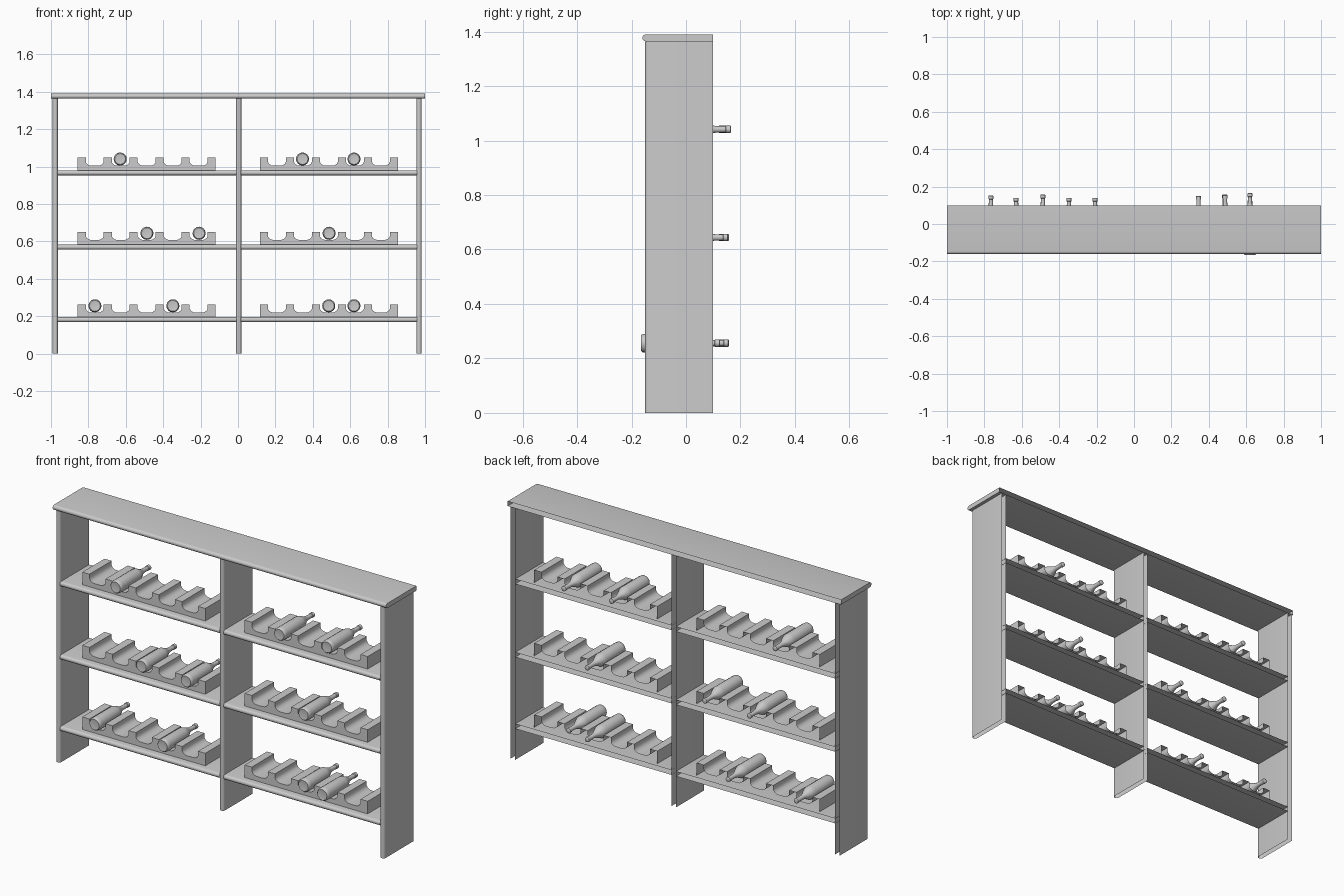
import bpy, bmesh, math
from mathutils import Vector

if "Cube" in bpy.data.objects:
    bpy.data.objects.remove(bpy.data.objects["Cube"])

grey = bpy.data.materials.new("light grey")
grey.diffuse_color = (0.6, 0.6, 0.6, 1)
grey.use_nodes = True
grey.node_tree.nodes["Principled BSDF"].inputs["Base Color"].default_value = grey.diffuse_color


def finish(name, bm, angle=40):
    bmesh.ops.recalc_face_normals(bm, faces=bm.faces)
    mesh = bpy.data.meshes.new(name)
    bm.to_mesh(mesh)
    bm.free()
    mesh.materials.append(grey)
    ob = bpy.data.objects.new(name, mesh)
    bpy.context.collection.objects.link(ob)
    bpy.context.view_layer.objects.active = ob
    ob.select_set(True)
    bpy.ops.object.shade_smooth_by_angle(angle=math.radians(angle))
    ob.select_set(False)
    return ob


def board(name, start, axis, length, thick_axis, thick, y0, y1, cap=False):
    """Board with a rounded front edge and an open back, swept along an axis."""
    bm = bmesh.new()
    axis, side = Vector(axis), Vector(thick_axis)
    r = thick / 2
    prof = [(-r, y1)]
    prof += [(-r * math.cos(a), y0 + r - r * math.sin(a))
             for a in [math.pi * i / 8 for i in range(9)]]
    prof += [(r, y1)]
    rings = []
    for d in (0, length):
        rings.append([bm.verts.new(Vector(start) + axis * d + side * t + Vector((0, y, 0)))
                      for t, y in prof])
    for i in range(len(prof) - 1):
        bm.faces.new((rings[0][i], rings[0][i + 1], rings[1][i + 1], rings[1][i]))
    if cap:
        for ring in rings:
            bm.faces.new(ring)
    return finish(name, bm)


X, Z = (1, 0, 0), (0, 0, 1)

# Uprights and top
for name, x in (("left_upright", -0.977), ("centre_upright", 0.004), ("right_upright", 0.968)):
    board(name, (x, 0, 0), Z, 1.364, X, 0.027, -0.15, 0.10)
board("top_board", (-1, 0, 1.377), X, 2, Z, 0.026, -0.16, 0.10, True)


def rack(name, x0, z):
    """Scalloped rack: six teeth with five cradles between them."""
    tooth, pitch, h = 0.043, 0.139, 0.068
    prof = [(0, 0)]
    for i in range(6):
        x = i * pitch
        prof += [(x, h), (x + tooth, h)]
        if i < 5:
            a, b = x + tooth, x + pitch
            prof += [(a, 0.045), (a + 0.006, 0.035), (a + 0.018, 0.027), (a + 0.034, 0.025),
                     (b - 0.034, 0.025), (b - 0.018, 0.027), (b - 0.006, 0.035), (b, 0.045)]
    prof += [(5 * pitch + tooth, 0)]
    bm = bmesh.new()
    front, back = [[bm.verts.new((x0 + x, y, z + v)) for x, v in prof] for y in (-0.11, 0.08)]
    for i in range(len(prof) - 1):
        bm.faces.new((front[i], front[i + 1], back[i + 1], back[i]))
    bm.faces.new(front)
    finish(name, bm)


# Shelves with their racks
levels = {"top": 0.98, "middle": 0.583, "bottom": 0.195}
for row, z in levels.items():
    for side, x0, x1, rx in (("left", -0.965, -0.009, -0.857), ("right", 0.017, 0.956, 0.117)):
        board(f"{row}_{side}_shelf", (x0, 0, z - 0.013), X, x1 - x0, Z, 0.026, -0.148, 0.10)
        rack(f"{row}_{side}_rack", rx, z)


def bottle(name, x, z, tip):
    """Lathed bottle lying along y with its neck towards the back."""
    prof = [(0, 0.004), (0.029, 0), (0.034, 0.006), (0.035, 0.02), (0.035, 0.165), (0.032, 0.182),
            (0.024, 0.2), (0.016, 0.216), (0.012, 0.235), (0.011, 0.27),
            (0.0135, 0.272), (0.0135, 0.288), (0.011, 0.29), (0, 0.29)]
    bm = bmesh.new()
    verts = [bm.verts.new((r, y, 0)) for r, y in prof]
    edges = [bm.edges.new(p) for p in zip(verts, verts[1:])]
    bmesh.ops.spin(bm, geom=verts + edges, axis=(0, 1, 0), cent=(0, 0, 0),
                   angle=2 * math.pi, steps=16)
    bmesh.ops.remove_doubles(bm, verts=bm.verts, dist=0.0005)
    bmesh.ops.translate(bm, verts=bm.verts, vec=(x, tip - 0.29, z))
    finish(name, bm, 50)


# Bottles: position along the shelf and neck end
bottles = {
    "top": [(-0.63, 0.14), (0.345, 0.15), (0.62, 0.165)],
    "middle": [(-0.487, 0.157), (-0.208, 0.14), (0.487, 0.155)],
    "bottom": [(-0.765, 0.152), (-0.348, 0.14), (0.485, 0.157), (0.62, 0.125)],
}
for row, items in bottles.items():
    for i, (x, tip) in enumerate(items):
        bottle(f"{row}_bottle_{i + 1}", x, levels[row] + 0.061, tip)
